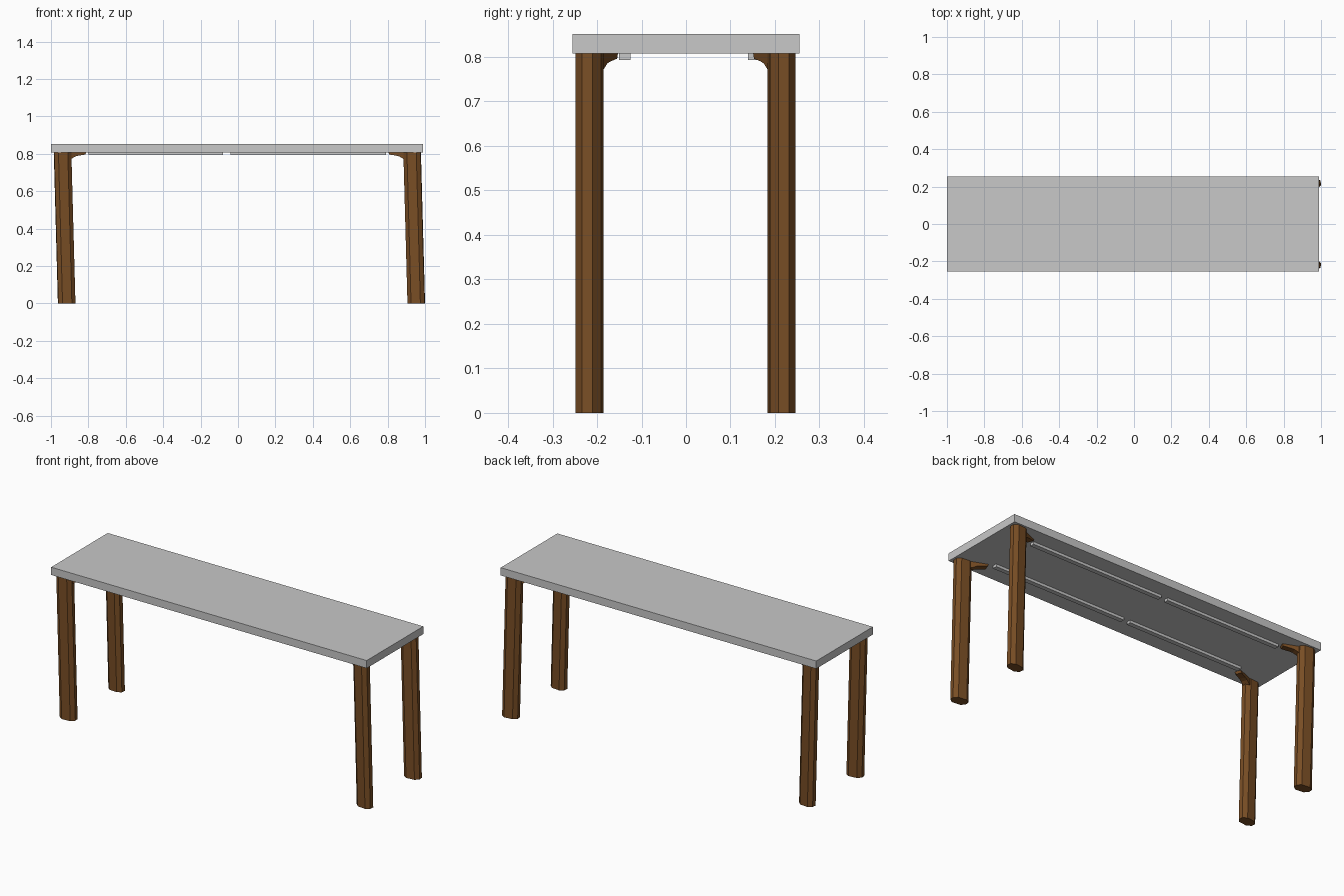
import bpy
import bmesh
from math import atan2, cos, sin
from mathutils import Matrix, Vector

if "Cube" in bpy.data.objects:
    bpy.data.objects.remove(bpy.data.objects["Cube"], do_unlink=True)


def make_material(name, colour):
    mat = bpy.data.materials.new(name)
    mat.use_nodes = True
    mat.diffuse_color = colour
    mat.node_tree.nodes["Principled BSDF"].inputs["Base Color"].default_value = colour
    return mat


grey = make_material("light grey", (0.58, 0.58, 0.58, 1))
brown = make_material("brown wood", (0.19, 0.075, 0.018, 1))


def finish(name, bm, mat):
    bmesh.ops.recalc_face_normals(bm, faces=bm.faces)
    mesh = bpy.data.meshes.new(name)
    bm.to_mesh(mesh)
    bm.free()
    mesh.materials.append(mat)
    obj = bpy.data.objects.new(name, mesh)
    bpy.context.collection.objects.link(obj)
    return obj


def box(name, low, high, mat):
    low, high = Vector(low), Vector(high)
    bm = bmesh.new()
    bmesh.ops.create_cube(bm, size=1)
    bmesh.ops.scale(bm, vec=high - low, verts=bm.verts)
    bmesh.ops.translate(bm, vec=(low + high) / 2, verts=bm.verts)
    return finish(name, bm, mat)


def prism(name, lower, upper, mat):
    """Join two matching outlines into a closed solid."""
    bm = bmesh.new()
    a = [bm.verts.new(p) for p in lower]
    b = [bm.verts.new(p) for p in upper]
    bm.faces.new(a)
    bm.faces.new(b)
    for i in range(len(a)):
        j = (i + 1) % len(a)
        bm.faces.new((a[i], a[j], b[j], b[i]))
    return finish(name, bm, mat)


UNDER = 0.808

# Table top
box("table_top", (-1, -0.255, UNDER), (0.99, 0.255, 0.852), grey)

# Shallow rails under the top, two per long side
for side, y in (("front", -0.138), ("back", 0.152)):
    for end, x0, x1 in (("right", -0.8, -0.08), ("left", -0.04, 0.79)):
        box(f"{side}_{end}_rail", (x0, y - 0.013, 0.793), (x1, y + 0.013, UNDER), grey)

# Faceted leg section and curved brace profile (distance from leg, height)
SECTION = [(0.046, 0.012), (0.025, 0.029), (-0.025, 0.029), (-0.046, 0.012),
           (-0.046, -0.012), (-0.025, -0.029), (0.025, -0.029), (0.046, -0.012)]
BRACE = [(0, UNDER), (0, 0.765), (0.045, 0.773), (0.065, 0.785),
         (0.085, 0.79), (0.125, 0.796), (0.13, UNDER)]

# Legs and the braces that reach diagonally inward from them
for end, x, inward in (("right", -0.938, 1), ("left", 0.931, -1)):
    for side, y, turn in (("front", -0.217, 1), ("back", 0.215, -1)):
        angle = atan2(turn * 0.4, inward)
        tilt = turn * inward * 0.1
        spin = Matrix.Rotation(tilt, 3, "Z")
        ring = [spin @ Vector((px, py, 0)) for px, py in SECTION]
        bottom = [p + Vector((x + 0.022, y, 0)) for p in ring]
        top = [p + Vector((x, y, UNDER)) for p in ring]
        prism(f"{side}_{end}_leg", bottom, top, brown)

        along = Vector((cos(angle), sin(angle), 0))
        across = Vector((-sin(angle), cos(angle), 0)) * 0.017
        path = [Vector((x, y, z)) + along * d for d, z in BRACE]
        prism(f"{side}_{end}_brace", [p - across for p in path],
              [p + across for p in path], brown)
